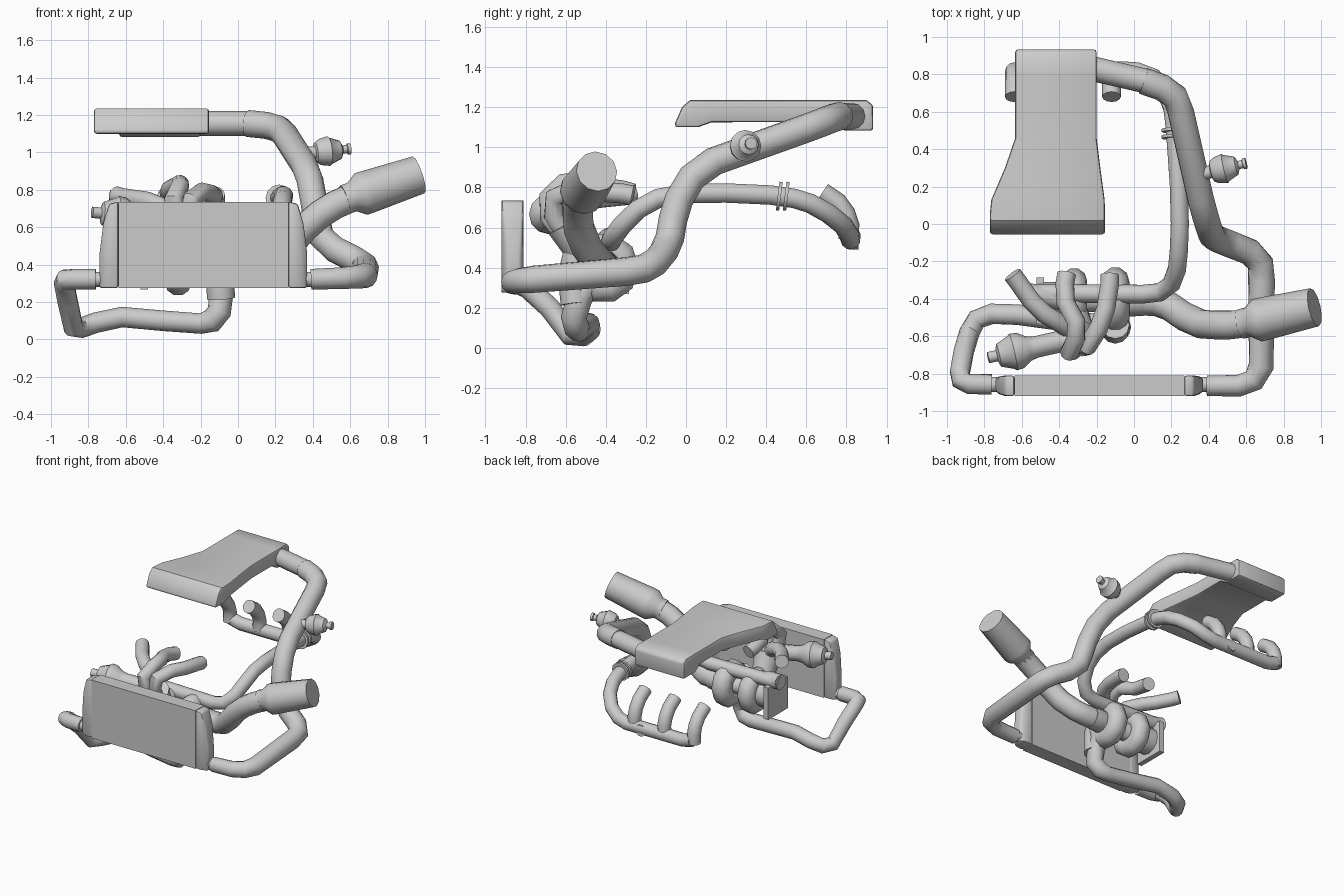
import bpy, bmesh, math
from mathutils import Vector


def finish(o, angle=40):
    bpy.ops.object.select_all(action='DESELECT')
    o.select_set(True)
    bpy.context.view_layer.objects.active = o
    if o.type == 'CURVE':
        bpy.ops.object.convert(target='MESH')
    bpy.ops.object.shade_smooth_by_angle(angle=math.radians(angle))


def tube(name, pts, r, res=4, cyclic=False):
    """Round pipe through pts; r is one radius or one per point."""
    cu = bpy.data.curves.new(name, 'CURVE')
    cu.dimensions = '3D'
    cu.bevel_depth = 1.0
    cu.bevel_resolution = res
    cu.use_fill_caps = not cyclic
    sp = cu.splines.new('POLY')
    sp.points.add(len(pts) - 1)
    sp.use_cyclic_u = cyclic
    for i, p in enumerate(pts):
        sp.points[i].co = (*p, 1)
        sp.points[i].radius = r[i] if isinstance(r, (list, tuple)) else r
    o = bpy.data.objects.new(name, cu)
    bpy.context.collection.objects.link(o)
    finish(o)


def turned(name, start, end, profile):
    """Turned body along start-end; profile = (fraction, radius)."""
    a, b = Vector(start), Vector(end)
    tube(name, [a.lerp(b, t) for t, _ in profile], [r for _, r in profile])


def loft(name, axis, sections, bevel=0.01):
    """Rectangular sections (pos, a0, a1, b0, b1) joined along x or y."""
    bm = bmesh.new()
    rings = []
    for p, a0, a1, b0, b1 in sections:
        ring = []
        for a, b in ((a0, b0), (a1, b0), (a1, b1), (a0, b1)):
            ring.append(bm.verts.new((p, a, b) if axis == 'x' else (a, p, b)))
        rings.append(ring)
    for r0, r1 in zip(rings, rings[1:]):
        for i in range(4):
            j = (i + 1) % 4
            bm.faces.new((r0[i], r0[j], r1[j], r1[i]))
    bm.faces.new(rings[0])
    bm.faces.new(rings[-1])
    bmesh.ops.recalc_face_normals(bm, faces=bm.faces)
    if bevel:
        edges = [e for e in bm.edges if e.calc_face_angle() > 0.9]
        bmesh.ops.bevel(bm, geom=edges, offset=bevel, segments=2,
                        profile=0.5, affect='EDGES')
    me = bpy.data.meshes.new(name)
    bm.to_mesh(me)
    bm.free()
    o = bpy.data.objects.new(name, me)
    bpy.context.collection.objects.link(o)
    finish(o, 35)


# Intercooler core and its two end tanks with outlets
loft("intercooler_core", 'x', [(-.64, -.92, -.81, .275, .735),
                               (.27, -.92, -.81, .275, .735)], 0)
for side, s in (("left", -1), ("right", 1)):
    def mx(d):
        return -.185 + s * d
    loft(f"intercooler_tank_{side}", 'x', [
        (mx(.455), -.92, -.81, .275, .738), (mx(.505), -.92, -.81, .275, .725),
        (mx(.535), -.91, -.815, .275, .62), (mx(.555), -.895, -.825, .275, .46)], .012)
    tube(f"intercooler_outlet_{side}", [(mx(.54), -.858, .322), (mx(.59), -.858, .322)], .04)

# Intake plenum
loft("intake_plenum", 'y', [
    (-.055, -.77, -.155, 1.10, 1.12), (-.02, -.77, -.155, 1.10, 1.20),
    (.02, -.77, -.155, 1.10, 1.235), (.06, -.77, -.155, 1.10, 1.235),
    (.13, -.763, -.157, 1.125, 1.235), (.3, -.69, -.18, 1.125, 1.235),
    (.46, -.635, -.2, 1.125, 1.235), (.72, -.635, -.2, 1.125, 1.235),
    (.79, -.635, -.2, 1.083, 1.235), (.90, -.635, -.2, 1.083, 1.235),
    (.933, -.635, -.2, 1.083, 1.21)], .014)

# Hot charge pipe from the intercooler up to the plenum
tube("charge_pipe", [
    (.39, -.865, .322), (.56, -.865, .328), (.64, -.835, .335), (.68, -.76, .342),
    (.682, -.3, .38), (.675, -.21, .395), (.62, -.15, .43), (.52, -.11, .48),
    (.445, -.08, .55), (.42, -.065, .64), (.405, -.035, .74), (.385, .03, .85),
    (.355, .14, .93), (.25, .6, 1.095), (.22, .68, 1.125), (.15, .73, 1.145),
    (.05, .765, 1.155)],
    [.055, .058, .062, .068] + [.072] * 13)
tube("throttle_pipe", [(.06, .765, 1.155), (-.22, .83, 1.155)], .066)

# Blow-off valve on the charge pipe
valve = [(0, .035), (.3, .035), (.32, .055), (.4, .07), (.58, .08),
         (.6, .072), (.8, .05), (.85, .022), (.93, .022), (.94, .03), (1, .03)]
turned("blow_off_valve", (.33, .26, .99), (.6, .325, 1.02), valve)

# Cold charge pipe from the compressor to the intercooler
tube("cold_charge_pipe", [
    (-.09, -.46, .36), (-.09, -.53, .25), (-.10, -.56, .15), (-.14, -.545, .1),
    (-.2, -.535, .085), (-.4, -.515, .1), (-.62, -.485, .12), (-.76, -.48, .09),
    (-.84, -.51, .062), (-.88, -.58, .065), (-.91, -.68, .2), (-.93, -.79, .3),
    (-.925, -.835, .32), (-.88, -.855, .322), (-.76, -.858, .322)],
    [.065] * 4 + [.055] * 11)

# Turbocharger: two volutes, centre body, turbine flange
for name, x, mr in (("turbine_volute", -.32, .07), ("compressor_volute", -.1, .075)):
    ring = [(x, -.41 + .105 * math.cos(k * math.pi / 5), .4 + .105 * math.sin(k * math.pi / 5))
            for k in range(10)]
    tube(name, ring, mr, 3, True)
turned("turbo_centre", (-.48, -.41, .4), (.06, -.41, .4),
       [(0, .1), (.2, .1), (.3, .09), (.45, .06), (.6, .06), (.7, .09), (1, .08)])
loft("turbine_flange", 'x', [(-.52, -.535, -.285, .268, .52),
                             (-.48, -.535, -.285, .268, .52)], 0)
tube("compressor_spout", [(-.1, -.54, .46), (-.1, -.565, .36), (-.09, -.55, .22)], .075)

# Intake pipe and air filter
tube("intake_pipe", [
    (.0, -.41, .4), (.12, -.415, .405), (.19, -.44, .43), (.27, -.495, .5),
    (.36, -.535, .6), (.44, -.54, .67), (.52, -.54, .72), (.6, -.53, .755)], .078)
turned("air_filter", (.57, -.535, .748), (.965, -.445, .88),
       [(0, .08), (.1, .08), (.22, .116), (.3, .116), (1, .104)])

# Front exhaust runners into the collector
front = [
    [(-.65, -.27, .77), (-.62, -.31, .76), (-.55, -.41, .75), (-.48, -.48, .74),
     (-.38, -.54, .7), (-.32, -.59, .62), (-.3, -.57, .52)],
    [(-.36, -.265, .77), (-.37, -.32, .785), (-.365, -.42, .80), (-.31, -.52, .83),
     (-.31, -.61, .82), (-.345, -.685, .75), (-.33, -.68, .65), (-.3, -.57, .52)],
    [(-.13, -.27, .76), (-.13, -.32, .77), (-.15, -.45, .78), (-.19, -.56, .79),
     (-.25, -.655, .75), (-.27, -.66, .66), (-.3, -.57, .52)]]
for i, p in enumerate(front):
    tube(f"front_runner_{i + 1}", p, .05)
tube("front_collector", [(-.3, -.6, .62), (-.31, -.53, .5), (-.32, -.47, .42)], [.1, .085, .075])

# Wastegate at the front collector
turned("wastegate", (-.27, -.6, .63), (-.78, -.715, .68),
       [(0, .058), (.5, .058), (.58, .068), (.66, .096), (.74, .1),
        (.76, .09), (.89, .062), (.91, .03), (1, .03)])

# Crossover pipe from the rear log to the turbine
cross = [(-.34, -.42, .5), (-.46, -.39, .54), (-.57, -.37, .55)]
tube("crossover_pipe", [
    (-.57, -.37, .54), (.05, -.375, .53), (.14, -.365, .55), (.2, -.32, .61),
    (.23, -.24, .69), (.24, -.14, .745), (.245, 0, .77), (.24, .2, .772),
    (.225, .42, .762), (.215, .54, .745), (.205, .62, .72), (.17, .71, .67),
    (.1, .785, .61), (.02, .815, .56), (-.06, .82, .54), (-.55, .82, .54),
    (-.63, .82, .56)], .05)
tube("turbine_inlet", cross, .055)

# Clamp rings on the crossover pipe
for y in (.465, .5):
    tube(f"clamp_ring_{'a' if y < .48 else 'b'}",
         [(.22, y - .008, .757), (.22, y + .008, .755)], .072)

# Rear exhaust runners and log stub
for i, x in enumerate((-.64, -.38, -.12)):
    tube(f"rear_runner_{i + 1}", [(x, .81, .54), (x, .815, .61), (x, .795, .67),
                                  (x, .755, .725), (x, .68, .775)], .05)
tube("log_stub", [(-.2, .81, .535), (-.2, .86, .535)], .045)
